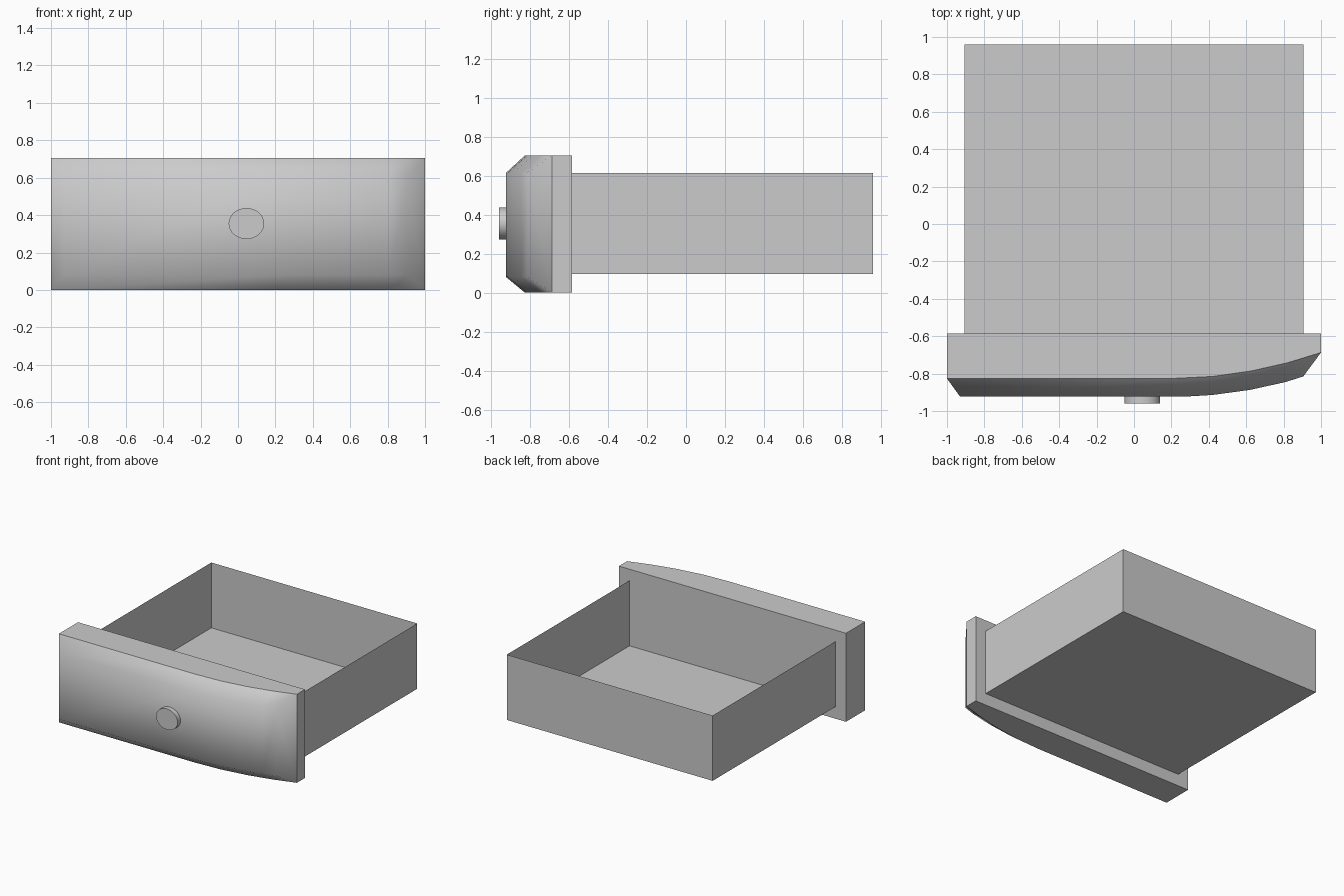
import bpy, bmesh, math

cube = bpy.data.objects.get("Cube")
if cube:
    bpy.data.objects.remove(cube, do_unlink=True)

grey = bpy.data.materials.new("plain grey")
grey.use_nodes = True
grey.diffuse_color = (0.6, 0.6, 0.6, 1)
grey.node_tree.nodes["Principled BSDF"].inputs["Base Color"].default_value = (0.6, 0.6, 0.6, 1)

BACK_Y = -0.585
HEIGHT = 0.705


def finish(name, bm):
    mesh = bpy.data.meshes.new(name)
    bm.to_mesh(mesh)
    bm.free()
    mesh.materials.append(grey)
    obj = bpy.data.objects.new(name, mesh)
    bpy.context.collection.objects.link(obj)
    return obj


# Drawer front: straight on one side, swept back on the other, with a chamfered face
rim_path = [(-1, -0.826), (0.2, -0.826), (0.42, -0.815), (0.63, -0.785), (0.82, -0.742), (1, -0.687)]
face_path = [(-0.93, -0.923), (0.27, -0.923), (0.42, -0.914), (0.62, -0.887), (0.81, -0.845), (0.905, -0.815)]
back_path = [(-1, BACK_Y), (1, BACK_Y)]

bm = bmesh.new()


def row(path, z):
    return [bm.verts.new((x, y, z)) for x, y in path]


face_low, face_high = row(face_path, 0.08), row(face_path, 0.615)
rim_low, rim_high = row(rim_path, 0), row(rim_path, HEIGHT)
back_low, back_high = row(back_path, 0), row(back_path, HEIGHT)

# Smooth curved face and chamfers
for low, high in ((rim_low, face_low), (face_low, face_high), (face_high, rim_high)):
    for i in range(len(low) - 1):
        bm.faces.new((low[i], low[i + 1], high[i + 1], high[i])).smooth = True
for end in (0, -1):
    bm.faces.new((rim_low[end], face_low[end], face_high[end], rim_high[end])).smooth = True

# Flat sides, top, bottom and back
flat = [bm.faces.new(rim_low + back_low[::-1]), bm.faces.new(rim_high + back_high[::-1]),
        bm.faces.new(back_low + back_high[::-1])]
for end in (0, -1):
    flat.append(bm.faces.new((rim_low[end], rim_high[end], back_high[end], back_low[end])))
for face in flat:
    for edge in face.edges:
        edge.smooth = False
bmesh.ops.recalc_face_normals(bm, faces=bm.faces)
finish("drawer_front", bm)

# Tray: thin sheet box, open at the top and closed in front by the drawer front
bm = bmesh.new()
bmesh.ops.create_cube(bm, size=1)
for v in bm.verts:
    v.co.x = 0.907 if v.co.x > 0 else -0.907
    v.co.y = 0.96 if v.co.y > 0 else BACK_Y
    v.co.z = 0.615 if v.co.z > 0 else 0.095
bm.normal_update()
opening = [f for f in bm.faces if f.normal.z > 0.5 or f.normal.y < -0.5]
bmesh.ops.delete(bm, geom=opening, context='FACES')
finish("tray", bm)

# Round knob, slightly wider than tall
bpy.ops.mesh.primitive_cylinder_add(vertices=32, radius=1, depth=0.06,
                                    location=(0.045, -0.93, 0.355),
                                    rotation=(math.pi / 2, 0, 0))
knob = bpy.context.object
knob.name = "knob"
knob.scale = (0.095, 0.083, 1)
knob.data.materials.append(grey)
bpy.ops.object.transform_apply(location=False, rotation=True, scale=True)
bpy.ops.object.shade_smooth_by_angle(angle=math.radians(30))
